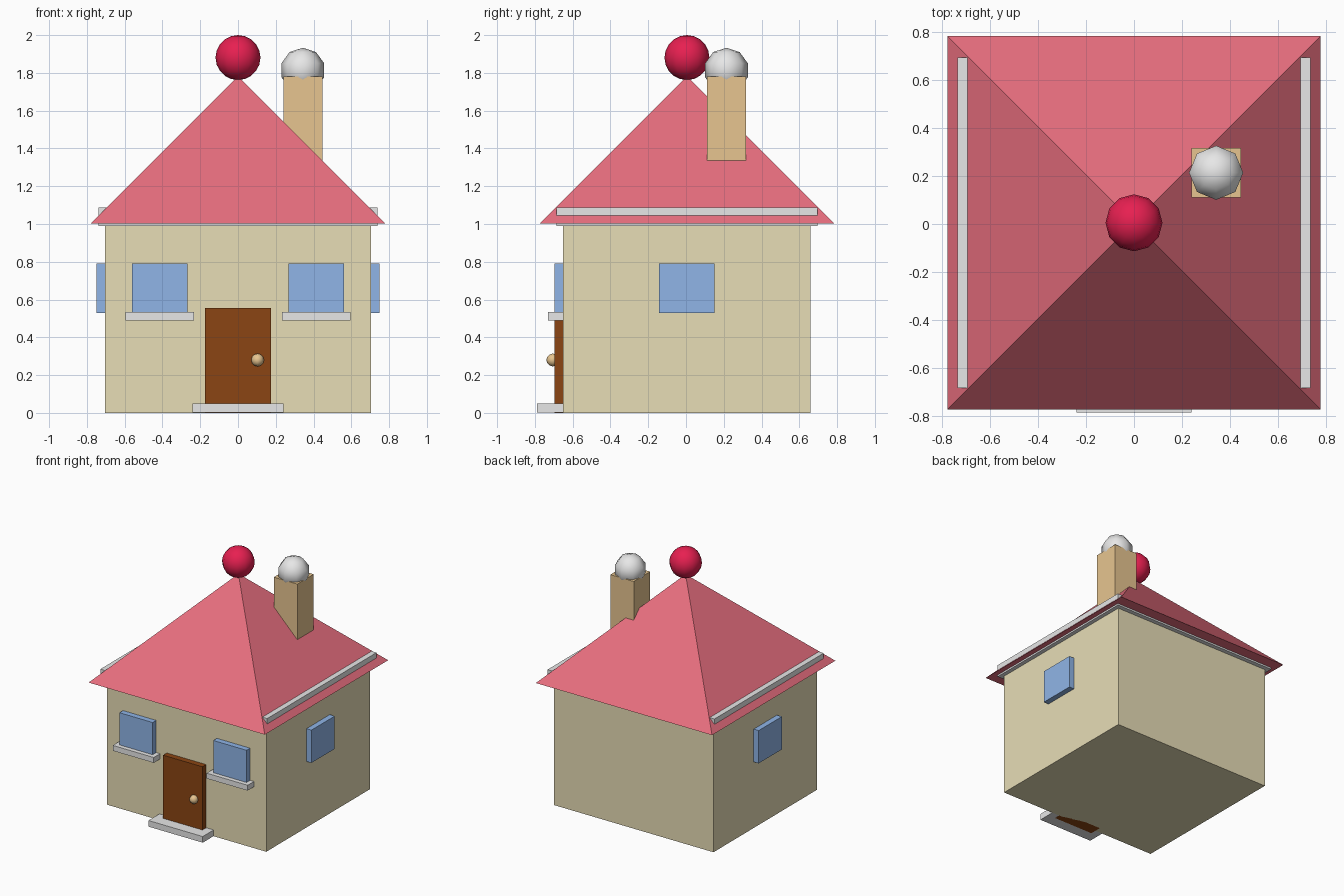
import bpy, bmesh, math
from mathutils import Matrix, Vector

if "Cube" in bpy.data.objects:
    bpy.data.objects.remove(bpy.data.objects["Cube"])

CY = 0.005  # the front step shifts the house slightly back


def material(name, rgb):
    def lin(c):
        c /= 255
        return c / 12.92 if c <= 0.04045 else ((c + 0.055) / 1.055) ** 2.4
    m = bpy.data.materials.new(name)
    m.diffuse_color = (*[lin(c) for c in rgb], 1)
    m.use_nodes = True
    m.node_tree.nodes["Principled BSDF"].inputs["Base Color"].default_value = m.diffuse_color
    return m


CREAM = material("cream wall", (255, 244, 201))
PINK = material("pink roof", (255, 122, 140))
RED = material("crimson", (255, 36, 90))
WHITE = material("white trim", (255, 255, 255))
BLUE = material("window blue", (158, 199, 254))
BROWN = material("door brown", (139, 69, 19))
TAN = material("chimney tan", (251, 214, 157))


def finish(name, bm, mat, smooth=False):
    me = bpy.data.meshes.new(name)
    for f in bm.faces:
        f.smooth = smooth
    bm.to_mesh(me)
    bm.free()
    me.materials.append(mat)
    ob = bpy.data.objects.new(name, me)
    bpy.context.collection.objects.link(ob)
    return ob


def box(name, lo, hi, mat):
    lo, hi = Vector(lo), Vector(hi)
    bm = bmesh.new()
    bmesh.ops.create_cube(bm, size=1, matrix=Matrix.Translation((lo + hi) / 2)
                          @ Matrix.Diagonal((*(hi - lo), 1)))
    return finish(name, bm, mat)


def ball(name, center, r, segs, rings, mat):
    bm = bmesh.new()
    bmesh.ops.create_uvsphere(bm, u_segments=segs, v_segments=rings, radius=r,
                              matrix=Matrix.Translation(center))
    return finish(name, bm, mat, smooth=True)


# Walls and the slab under the eaves
box("walls", (-0.705, CY - 0.655, 0), (0.705, CY + 0.655, 0.995), CREAM)
box("eave_slab", (-0.738, CY - 0.69, 0.99), (0.738, CY + 0.69, 1.087), WHITE)

# Pyramid roof with a ball on top
bm = bmesh.new()
bmesh.ops.create_cone(bm, cap_ends=True, segments=4, radius1=0.779 * math.sqrt(2),
                      radius2=0, depth=0.78,
                      matrix=Matrix.Translation((0, CY, 1.393))
                      @ Matrix.Rotation(math.pi / 4, 4, 'Z'))
bmesh.ops.remove_doubles(bm, verts=bm.verts, dist=1e-4)
finish("roof", bm, PINK)
ball("roof_ball", (0, CY, 1.881), 0.119, 12, 10, RED)

# Chimney and smoke puff
box("chimney", (0.24, 0.11, 1.27), (0.447, 0.317, 1.78), TAN)
ball("smoke_puff", (0.343, 0.214, 1.814), 0.119, 8, 5, WHITE)

# Door, step and knob
box("door", (-0.174, -0.697, 0), (0.174, -0.60, 0.555), BROWN)
box("door_step", (-0.24, -0.788, 0.001), (0.24, -0.63, 0.05), WHITE)
ball("door_knob", (0.104, -0.705, 0.28), 0.034, 8, 6, TAN)

# Windows and sills, both sides
for side, s in (("left", -1), ("right", 1)):
    x = s * 0.415
    box(f"front_window_{side}", (x - 0.147, -0.695, 0.528), (x + 0.147, -0.605, 0.79), BLUE)
    box(f"window_sill_{side}", (x - 0.181, -0.73, 0.49), (x + 0.181, -0.60, 0.533), WHITE)
    xs = sorted((s * 0.66, s * 0.749))
    box(f"side_window_{side}", (xs[0], CY - 0.147, 0.528), (xs[1], CY + 0.147, 0.79), BLUE)
